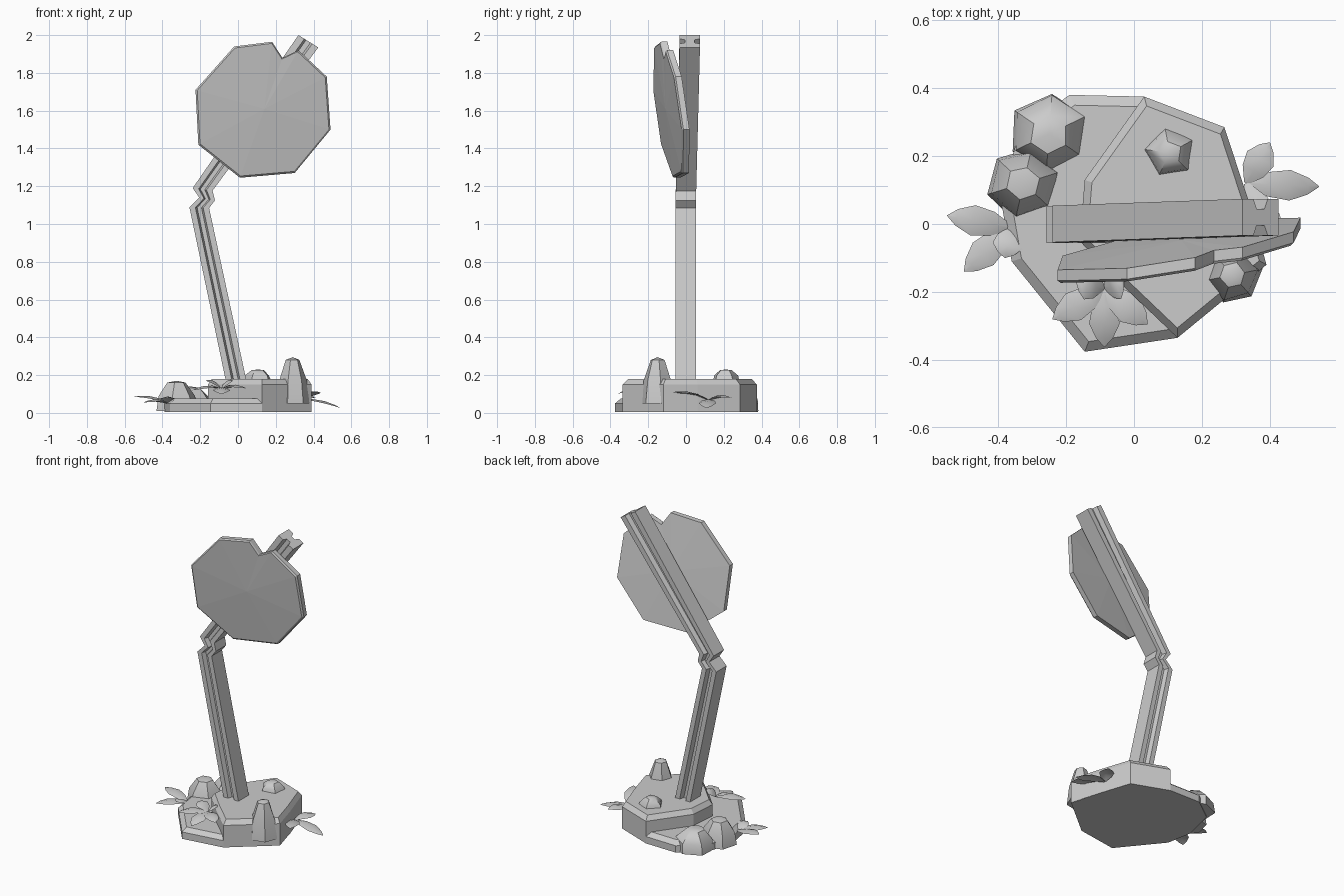
import bpy, bmesh, math, random
from mathutils import Vector

random.seed(4)
cube = bpy.data.objects.get("Cube")
if cube:
    bpy.data.objects.remove(cube)

stone = bpy.data.materials.new("plain_grey")
stone.use_nodes = True
GREY = (0.6, 0.6, 0.6, 1)
stone.diffuse_color = GREY
stone.node_tree.nodes["Principled BSDF"].inputs["Base Color"].default_value = GREY


def finish(name, bm, smooth=None):
    bmesh.ops.recalc_face_normals(bm, faces=bm.faces)
    mesh = bpy.data.meshes.new(name)
    bm.to_mesh(mesh)
    bm.free()
    mesh.materials.append(stone)
    obj = bpy.data.objects.new(name, mesh)
    bpy.context.collection.objects.link(obj)
    if smooth:
        bpy.ops.object.select_all(action='DESELECT')
        obj.select_set(True)
        bpy.context.view_layer.objects.active = obj
        bpy.ops.object.shade_smooth_by_angle(angle=math.radians(smooth))
    return obj


def loft(name, rings, start=None, end=None, smooth=None):
    """Skin rings of points; each end is a flat cap or a fan to a point."""
    bm = bmesh.new()
    loops = [[bm.verts.new(p) for p in ring] for ring in rings]
    n = len(loops[0])
    for a, b in zip(loops, loops[1:]):
        for i in range(n):
            j = (i + 1) % n
            bm.faces.new((a[i], a[j], b[j], b[i]))
    for loop, tip in ((loops[0], start), (loops[-1], end)):
        if tip is None:
            bm.faces.new(loop)
        else:
            t = bm.verts.new(tip)
            for i in range(n):
                bm.faces.new((loop[i], loop[(i + 1) % n], t))
    return finish(name, bm, smooth)


def shrink(points, factor, centre):
    return [(centre[0] + (x - centre[0]) * factor,
             centre[1] + (y - centre[1]) * factor) for x, y in points]


def slab(name, outline, centre, bottom, shoulder, top):
    """Chunky ground slab with a chamfered upper edge."""
    layers = ((1, bottom), (1, shoulder), (0.92, top))
    loft(name, [[(x, y, z) for x, y in shrink(outline, s, centre)] for s, z in layers])


# Rocky base: low ledge and raised plateau
slab("base_ledge",
     [(-.145, -.376), (.128, -.335), (.385, -.12), (.34, .06), (.266, .285),
      (.03, .375), (-.19, .38), (-.34, .27), (-.39, .06), (-.36, -.11)],
     (0, 0), .005, .05, .075)
slab("base_plateau",
     [(.128, -.335), (.39, -.12), (.34, .06), (.266, .285), (.03, .375),
      (-.145, .13), (-.16, -.05), (-.05, -.165)],
     (.12, .03), .006, .15, .18)


# Rocks
def rock(name, x, y, radius, low, high, sides, turn=0, stretch=1):
    rings = []
    for r, h in ((1, 0), (.88, .5), (.45, .94)):
        ring = []
        for i in range(sides):
            a = turn + math.tau * i / sides
            k = radius * r * random.uniform(.93, 1.07)
            ring.append((x + k * math.cos(a), y + k * stretch * math.sin(a),
                         low + (high - low) * h))
        rings.append(ring)
    loft(name, rings, end=(x, y, high), smooth=40)


rock("rock_back_left", -.25, .265, .125, .01, .14, 6, .45)
rock("rock_left", -.325, .12, .11, .01, .17, 6, .3)
rock("rock_front_right", .29, -.15, .085, .05, .295, 6, .2)
rock("rock_plateau", .105, .21, .078, .165, .23, 5, .5)

# Bent post with a grooved cross-section
half = [(0, -1), (.3, -1), (.39, -.45), (.61, -.45), (.7, -1), (1, -1)]
section = half + [(u, -v) for u, v in reversed(half)]
stations = [((-.05, .1), (.06, .1), -.002),
            ((-.257, 1.088), (-.153, 1.085), -.002),
            ((-.205, 1.14), (-.122, 1.125), -.002),
            ((-.24, 1.19), (-.135, 1.176), 0),
            ((.32, 2.0), (.425, 1.935), .02)]
loft("post", [[(l[0] + (r[0] - l[0]) * u, y + .054 * v, l[1] + (r[1] - l[1]) * u)
               for u, v in section] for l, r, y in stations])

# Tilted sign panel with a notch for the post
panel = [(-.02, 1.94), (.18, 1.965), (.235, 1.88), (.32, 1.92), (.47, 1.78),
         (.49, 1.5), (.30, 1.27), (.01, 1.245), (-.21, 1.42), (-.225, 1.71)]
mid = (.14, 1.61)


def on_panel(x, z, depth):
    return (x, -.175 + .175 * (x + .225) - .135 * (z - 1.71) + depth, z)


layers = ((.975, 0), (1, .008), (1, .04))
loft("sign_panel",
     [[on_panel(x, z, d) for x, z in shrink(panel, s, mid)] for s, d in layers],
     start=on_panel(*mid, -.012), end=on_panel(*mid, .05))


# Leaves: arched blades with a raised midrib
def leaf(name, root, tip, width, arch):
    root, tip = Vector(root), Vector(tip)
    side = (tip - root).cross(Vector((0, 0, 1))).normalized() * width / 2
    bm = bmesh.new()
    rows = []
    for t, w in ((0, .15), (.3, .8), (.6, 1), (.85, .55), (1, .02)):
        c = root.lerp(tip, t) + Vector((0, 0, arch * 4 * t * (1 - t)))
        drop = Vector((0, 0, -.012 * w))
        rows.append([bm.verts.new(c + side * w * s + drop * abs(s)) for s in (-1, 0, 1)])
    for a, b in zip(rows, rows[1:]):
        for i in range(2):
            bm.faces.new((a[i], a[i + 1], b[i + 1], b[i]))
    finish(name, bm, 40)


clusters = {
    "left": ((-.36, -.01, .05),
             [(-.55, .025, .085), (-.5, -.14, .055), (-.38, -.1, .08)]),
    "front": ((-.087, -.19, .13),
              [(-.24, -.28, .12), (-.087, -.362, .1), (.04, -.295, .13), (-.17, -.17, .17),
               (-.03, -.17, .17)]),
    "right": ((.33, .12, .07), [(.545, .11, .025), (.4, .24, .08), (.43, -.07, .11)]),
}
for where, (root, tips) in clusters.items():
    for i, tip in enumerate(tips):
        leaf(f"{where}_leaf_{i + 1}", root, tip, .09, .02)
